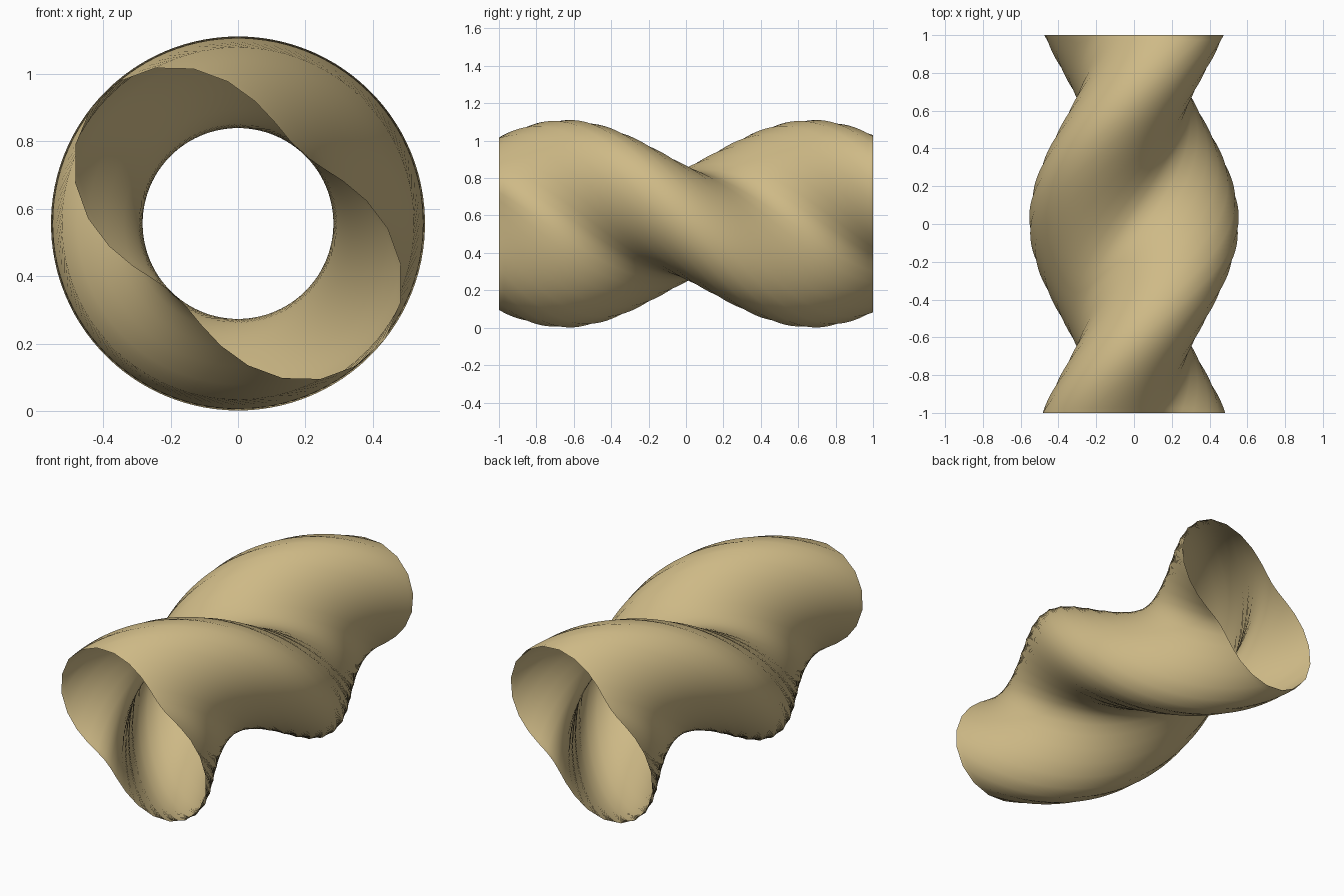
import bpy, bmesh, math

if "Cube" in bpy.data.objects:
    bpy.data.objects.remove(bpy.data.objects["Cube"], do_unlink=True)

SIDES, STEPS = 30, 80            # points around the profile, rings along the length
MEAN, LOBE = 0.419, 0.1365       # two-lobed profile: mean radius and lobe height
BACK_ANGLE, TWIST = 45.0, 273.5  # lobe direction at the back, total twist (degrees)
CENTRE_Z = 0.556

# Sand coloured material
sand = bpy.data.materials.new("sand")
sand.use_nodes = True
colour = (0.62, 0.49, 0.24, 1.0)
sand.diffuse_color = colour
sand.node_tree.nodes["Principled BSDF"].inputs["Base Color"].default_value = colour


def ring(bm, t):
    """One two-lobed ring; t runs from 0 at the back to 1 at the front."""
    turn = math.radians(BACK_ANGLE + TWIST * t)
    verts = []
    for i in range(SIDES):
        a = 2 * math.pi * i / SIDES + math.radians(3.5)
        r = MEAN + LOBE * math.cos(2 * a)
        verts.append(bm.verts.new((r * math.cos(a + turn), 1 - 2 * t,
                                   CENTRE_Z + r * math.sin(a + turn))))
    return verts


# Open twisted tube: rings joined by strips of quads
bm = bmesh.new()
rings = [ring(bm, k / STEPS) for k in range(STEPS + 1)]
for near, far in zip(rings, rings[1:]):
    for i in range(SIDES):
        j = (i + 1) % SIDES
        bm.faces.new((near[i], near[j], far[j], far[i]))
bmesh.ops.recalc_face_normals(bm, faces=bm.faces)
mesh = bpy.data.meshes.new("twisted_tube")
bm.to_mesh(mesh)
bm.free()
mesh.materials.append(sand)
tube = bpy.data.objects.new("twisted_tube", mesh)
bpy.context.collection.objects.link(tube)

# Smooth flanks, with crisp facets only where the lobes bend sharply
bpy.ops.object.select_all(action='DESELECT')
tube.select_set(True)
bpy.context.view_layer.objects.active = tube
bpy.ops.object.shade_smooth_by_angle(angle=math.radians(30))
